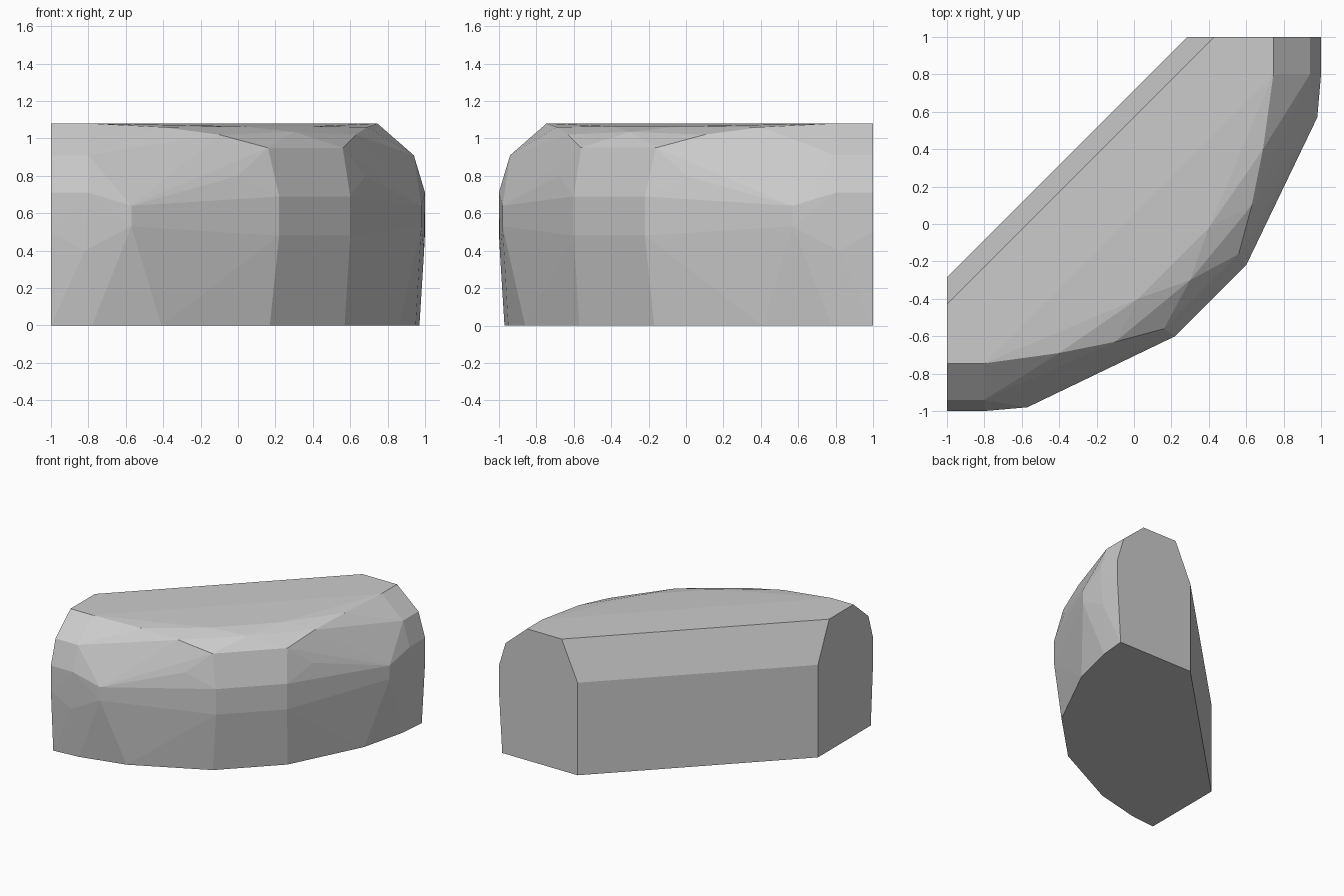
import bpy
import bmesh
import math

cube = bpy.data.objects.get("Cube")
if cube:
    bpy.data.objects.remove(cube, do_unlink=True)

stone = bpy.data.materials.new("grey_stone")
stone.use_nodes = True
grey = (0.6, 0.6, 0.6, 1)
stone.diffuse_color = grey
stone.node_tree.nodes["Principled BSDF"].inputs["Base Color"].default_value = grey

# Corners of one half; the other half mirrors across the diagonal
foot = [(-1, -.97, 0), (-.78, -.95, 0), (-.41, -.86, 0), (.17, -.57, 0)]
waist = [(-1, -1, .5), (-.82, -.995, .4), (-.57, -.98, .53), (.22, -.6, .48)]
shoulder = [(-1, -1, .71), (-.8, -1, .71), (-.57, -.98, .64), (.22, -.6, .69)]
bevel = [(-1, -.94, .91), (-.8, -.94, .91), (-.42, -.86, .78), (0, -.68, .8)]
rim = [(-1, -.745, 1.08), (-.8, -.745, 1.08), (-.4, -.69, 1.06),
       (-.1, -.63, 1.02), (.16, -.56, .95)]
crown = [(.02, -.4, 1.065), (.3, -.3, 1.035)]
back = [(-1, -.285, 0), (-1, -.285, .76), (-1, -.43, 1.08)]

# Faceted curved block wrapped around the corners
bm = bmesh.new()
for x, y, z in foot + waist + shoulder + bevel + rim + crown + back:
    bm.verts.new((x, y, z))
    bm.verts.new((-y, -x, z))
bmesh.ops.remove_doubles(bm, verts=bm.verts, dist=.001)
hull = bmesh.ops.convex_hull(bm, input=bm.verts)
bmesh.ops.delete(bm, geom=[v for v in bm.verts if not v.link_faces], context="VERTS")
bmesh.ops.dissolve_limit(bm, angle_limit=math.radians(1), verts=bm.verts, edges=bm.edges)
bmesh.ops.recalc_face_normals(bm, faces=bm.faces)

mesh = bpy.data.meshes.new("curved_rock")
bm.to_mesh(mesh)
bm.free()
mesh.materials.append(stone)
rock = bpy.data.objects.new("curved_rock", mesh)
bpy.context.collection.objects.link(rock)
